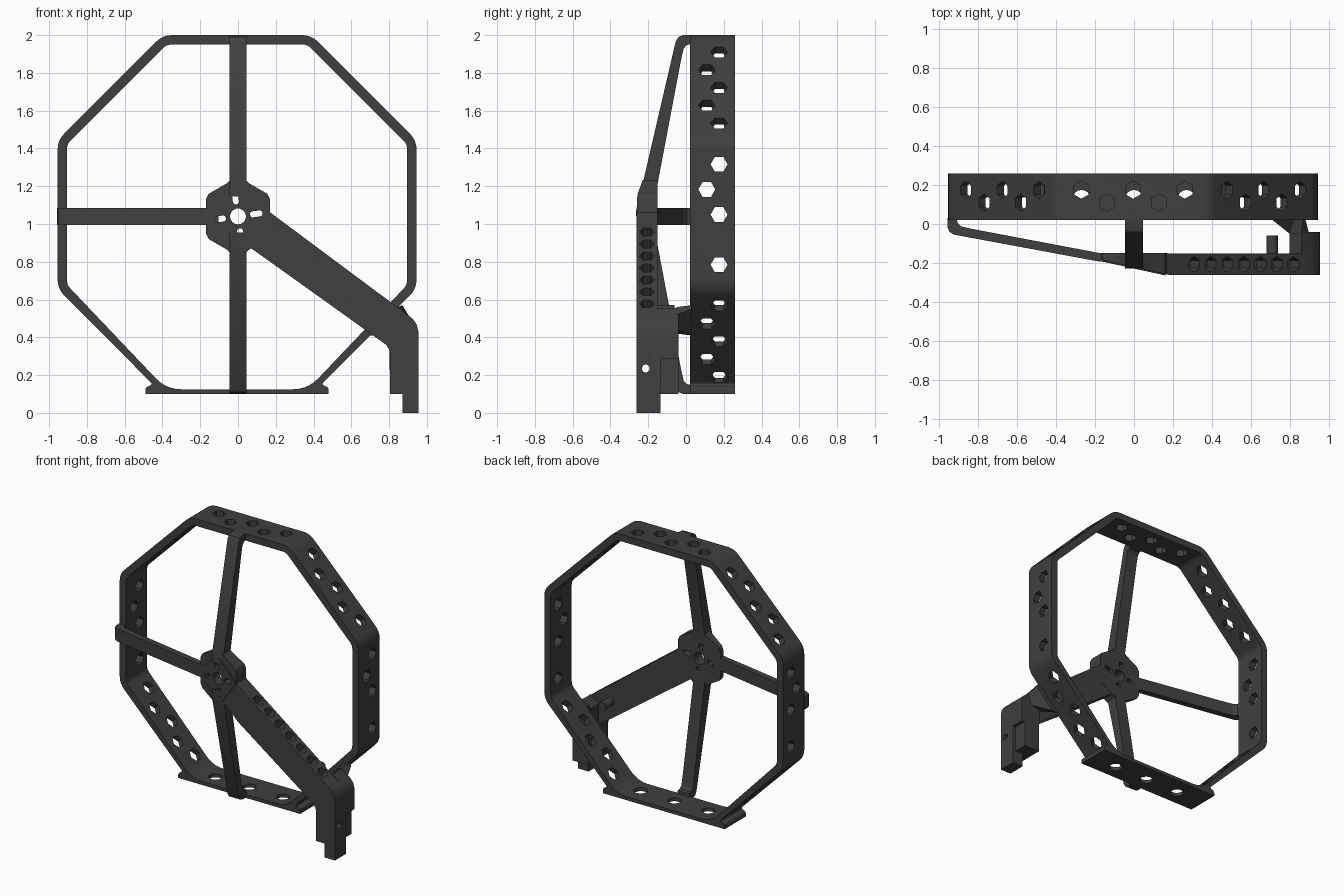
import bpy, bmesh, math
from mathutils import Vector as V

if "Cube" in bpy.data.objects:
    bpy.data.objects.remove(bpy.data.objects["Cube"])

mat = bpy.data.materials.new("charcoal")
mat.diffuse_color = (0.05, 0.05, 0.05, 1)
mat.use_nodes = True
mat.node_tree.nodes["Principled BSDF"].inputs["Base Color"].default_value = mat.diffuse_color
AXES = {"x": lambda u, v, t: V((t, u, v)), "y": lambda u, v, t: V((u, t, v))}
Y = V((0, 1, 0))


def loft(bm, lower, upper):
    """Closed solid between two matching loops."""
    a = [bm.verts.new(p) for p in lower]
    b = [bm.verts.new(p) for p in upper]
    bm.faces.new(a[::-1])
    bm.faces.new(b)
    n = len(a)
    for i in range(n):
        j = (i + 1) % n
        bm.faces.new((a[i], a[j], b[j], b[i]))


def add_prism(bm, pts, lo, hi, axis="y"):
    """Extrude a 2D outline; lo and hi may be functions of the first coordinate."""
    f = AXES[axis]
    at = lambda t, u: t(u) if callable(t) else t
    loft(bm, [f(u, v, at(lo, u)) for u, v in pts], [f(u, v, at(hi, u)) for u, v in pts])


def add_tube(bm, c, n, r, depth, seg=6, u=Y):
    """Regular prism centred on c along n, with a corner towards u."""
    n = V(n).normalized()
    t = n.cross(u)
    ring = [V(c) + r * (math.cos(k * math.tau / seg) * u + math.sin(k * math.tau / seg) * t)
            for k in range(seg)]
    loft(bm, [p - n * depth / 2 for p in ring], [p + n * depth / 2 for p in ring])


def finish(bm, name):
    bmesh.ops.recalc_face_normals(bm, faces=bm.faces)
    me = bpy.data.meshes.new(name)
    bm.to_mesh(me)
    bm.free()
    me.materials.append(mat)
    ob = bpy.data.objects.new(name, me)
    bpy.context.collection.objects.link(ob)
    return ob


def prism(name, pts, lo, hi, axis="y"):
    bm = bmesh.new()
    add_prism(bm, pts, lo, hi, axis)
    return finish(bm, name)


def cut(ob, bm):
    cutter = finish(bm, "cutter")
    cutter.hide_render = True
    mod = ob.modifiers.new("cut", "BOOLEAN")
    mod.operation, mod.solver, mod.object = "DIFFERENCE", "EXACT", cutter
    bpy.context.view_layer.objects.active = ob
    bpy.ops.object.modifier_apply(modifier=mod.name)
    bpy.data.objects.remove(cutter)


def rounded(pts, radii, seg=5):
    """Replace each corner by a curve that starts a given distance from it."""
    out = []
    for i, p in enumerate(pts):
        r = radii[i] if isinstance(radii, (list, tuple)) else radii
        p, a, b = V(p), V(pts[i - 1]), V(pts[(i + 1) % len(pts)])
        if r == 0:
            out.append(tuple(p))
            continue
        s, e = p + (a - p).normalized() * r, p + (b - p).normalized() * r
        for k in range(seg + 1):
            t = k / seg
            out.append(tuple(s * (1 - t) ** 2 + p * 2 * t * (1 - t) + e * t * t))
    return out


# Octagonal rim with a flared flat foot
CX, CZ, AP = -0.005, 1.05, 0.95
T = math.tan(math.pi / 8)


def rim_outline(ap, foot):
    h = ap * T
    half = [(h, ap), (ap, h), (ap, -h)] + foot
    full = half + [(-x, z) for x, z in reversed(half)]
    return [(CX + x, CZ + z) for x, z in full]


outer_r = [0.05] * 3 + [0.02, 0.015, 0]
inner_r = [0.025] * 3 + [0.08]
rim = prism("octagon_rim", rounded(rim_outline(AP, [(0.445, -0.90), (0.485, -0.915), (0.485, -0.95)]),
                                   outer_r + outer_r[::-1]), 0.02, 0.26)
bm = bmesh.new()
add_prism(bm, rounded(rim_outline(0.90, [(0.375, -0.925)]), inner_r + inner_r[::-1]), -0.1, 0.4)
cut(rim, bm)

# Staggered hexagonal holes on seven sides, round holes in the foot
bm = bmesh.new()
for side in range(-1, 6):
    a = side * math.pi / 4
    n, t = V((math.cos(a), 0, math.sin(a))), V((-math.sin(a), 0, math.cos(a)))
    for k in range(-2, 3):
        if (side == 0 and k == -1) or (side == 4 and k == 1):
            continue
        c = V((CX, 0.175 if k % 2 == 0 else 0.11, CZ)) + n * 0.925 + t * (k * 0.133)
        add_tube(bm, c, n, 0.045, 0.16)
for x in (-0.27, 0, 0.27):
    add_tube(bm, (x, 0.13, 0.11), (0, 0, 1), 0.045, 0.16, 16)
cut(rim, bm)

# Three thin spokes sloping forward to the hub
HX, HZ = 0.0, 1.04
slope = [(0.03, 0.955), (-0.016, 0.955), (-0.04, 0.945), (-0.055, 0.92), (-0.229, 0.17), (-0.229, 0.1),
         (-0.15, 0.1), (-0.15, 0.17), (-0.025, 0.83), (-0.012, 0.885), (0.005, 0.903), (0.03, 0.907)]
prism("upper_spoke", [(y, 1.045 + d) for y, d in slope], -0.045, 0.045, "x")
prism("lower_spoke", [(y, 1.055 - d) for y, d in slope], -0.045, 0.045, "x")
bm = bmesh.new()
side_pts = [(min(y, 0.03) if y > -0.2 else y + 0.035, d) for y, d in slope]
loft(bm, [V((-d - 0.004, y, HZ - 0.045)) for y, d in side_pts],
     [V((-d - 0.004, y, HZ + 0.045)) for y, d in side_pts])
finish(bm, "side_spoke")

# Hub with a front that leans towards the arm
front = lambda x: -0.222 - 0.22 * x
quarter = [(0.045, 0.19), (0.06, 0.175), (0.155, 0.12), (0.17, 0.09)]
half = quarter + [(x, -z) for x, z in reversed(quarter)]
hub_pts = [(x, HZ + z) for x, z in half] + [(-x, HZ + z) for x, z in reversed(half)]
hub = prism("hub", hub_pts, front, -0.15)
ang = math.radians(8)


def turned(x, z, a):
    return HX + x * math.cos(a) - z * math.sin(a), HZ + x * math.sin(a) + z * math.cos(a)


diamond = rounded([turned(0.175 * math.cos(k * math.pi / 2), 0.175 * math.sin(k * math.pi / 2), ang)
                   for k in range(4)], 0.035)
pad = prism("hub_pad", diamond, lambda x: front(x) - 0.007, lambda x: front(x) + 0.01)

# Arm root, arm and leg
root = prism("arm_root", [(0.1, 1.1), (0.172, 1.06), (0.18, 1.054), (0.18, 0.793), (0.05, 0.885)], front, -0.152)
arm = prism("arm_and_leg", [(0.18, 1.054), (0.884, 0.53), (0.925, 0.497), (0.945, 0.47), (0.955, 0.43),
                            (0.955, 0), (0.87, 0), (0.87, 0.10), (0.805, 0.10), (0.805, 0.31),
                            (0.80, 0.335), (0.785, 0.36), (0.18, 0.793)], -0.262, -0.152)

# Bore and radial slots through the hub
for part in (hub, pad, root):
    bm = bmesh.new()
    add_tube(bm, (HX, -0.2, HZ), (0, 1, 0), 0.042, 0.4, 24, V((1, 0, 0)))
    for k in range(4):
        a = ang + k * math.pi / 2
        box = [(0.065, -0.016), (0.13, -0.016), (0.13, 0.016), (0.065, 0.016)]
        add_prism(bm, rounded([turned(x, z, a) for x, z in box], 0.0155, 4), -0.4, 0)
    cut(part, bm)

# Hexagonal pockets along the arm and a pin hole through the leg
bm = bmesh.new()
for k in range(7):
    x = 0.31 + 0.085 * k
    add_tube(bm, (x, -0.207, 1.054 - 0.744 * (x - 0.18)), (0.6, 0, 0.8), 0.04, 0.16)
add_tube(bm, (0.9, -0.213, 0.235), (1, 0, 0), 0.021, 0.4, 16)
cut(arm, bm)

# Stepped block behind the leg, neck joining it to the rim, small peg
prism("leg_block", [(0.805, 0.10), (0.93, 0.10), (0.93, 0.285), (0.955, 0.285), (0.955, 0.43),
                    (0.945, 0.47), (0.925, 0.497), (0.86, 0.555), (0.80, 0.50)], -0.153, -0.04)
prism("leg_tip", [(0.87, 0), (0.955, 0), (0.955, 0.29), (0.87, 0.29)], -0.153, -0.135)
bm = bmesh.new()
near = [(0.80, 0.42), (0.88, 0.44), (0.90, 0.52), (0.86, 0.56), (0.80, 0.52)]
far = [(0.70, 0.41), (0.75, 0.41), (0.88, 0.55), (0.87, 0.57), (0.82, 0.55)]
loft(bm, [V((x, -0.05, z)) for x, z in near], [V((x, 0.03, z)) for x, z in far])
finish(bm, "rim_neck")
bm = bmesh.new()
add_tube(bm, (0.71, -0.11, 0.54), (0, 1, 0), 0.03, 0.1, 16, V((1, 0, 0)))
finish(bm, "peg")

# Soft shading on the rounded corners, crisp edges elsewhere
for ob in bpy.context.scene.objects:
    ob.select_set(True)
bpy.context.view_layer.objects.active = rim
bpy.ops.object.shade_smooth_by_angle(angle=math.radians(30))
